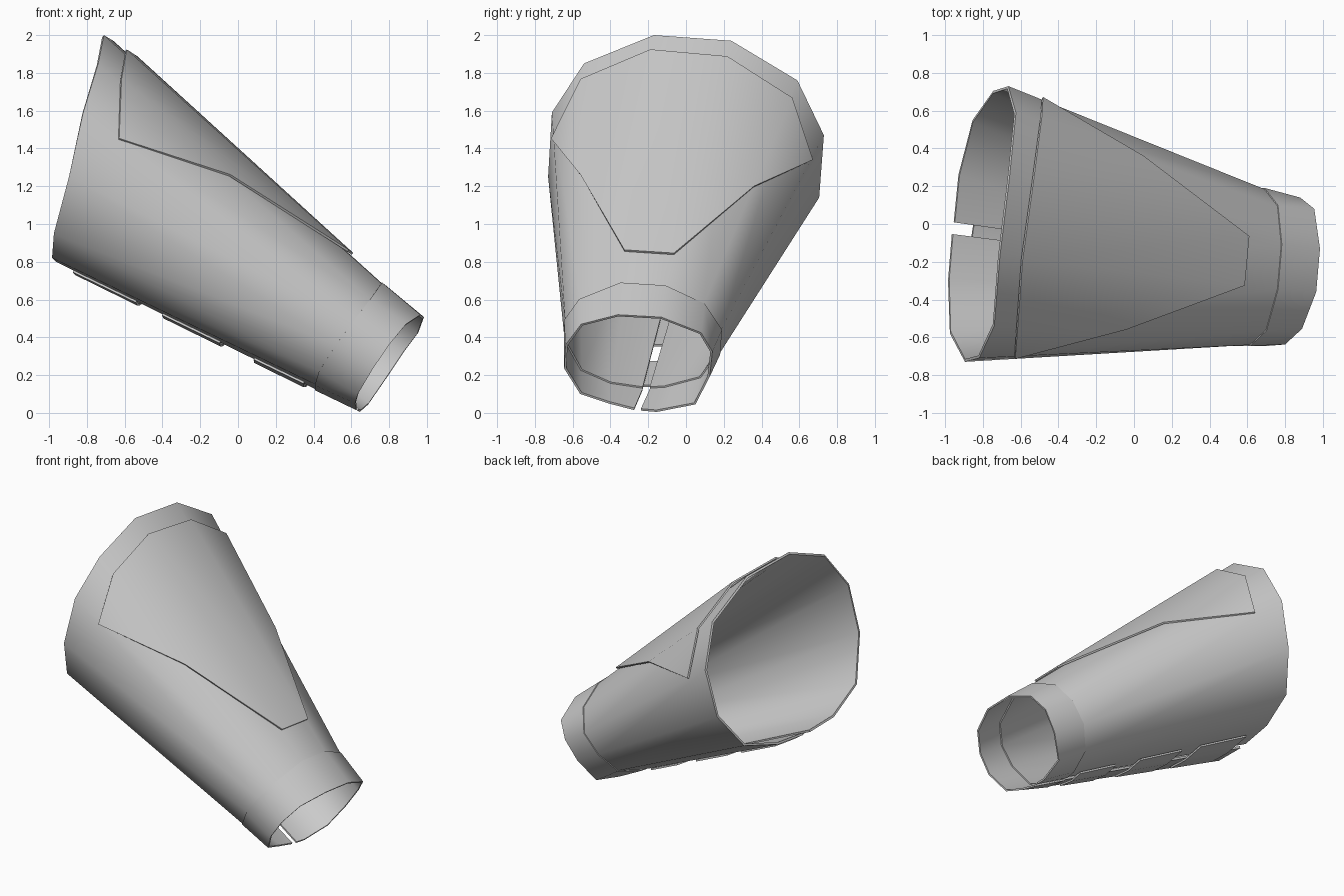
import bpy, math
from mathutils import Vector as V

if "Cube" in bpy.data.objects:
    bpy.data.objects.remove(bpy.data.objects["Cube"])

# Cross-sections, starting at the top and going round; the slit lies between points 7 and 8
WIDE = [V(p) for p in [
    (-.71, -.17, 2.0), (-.66, .24, 1.97), (-.625, .59, 1.76), (-.665, .73, 1.47),
    (-.745, .705, 1.14), (-.855, .55, .90), (-.93, .26, .82), (-.955, .01, .80),
    (-.965, -.055, .80), (-.985, -.30, .82), (-.975, -.58, .95), (-.895, -.73, 1.25),
    (-.82, -.71, 1.59), (-.74, -.54, 1.85)]]
WRIST = [V(p) for p in [
    (.76, -.345, .685), (.78, -.11, .67), (.76, .095, .575), (.69, .185, .44),
    (.585, .175, .31), (.49, .08, .18), (.43, -.11, .13), (.42, -.19, .125),
    (.41, -.23, .125), (.41, -.40, .15), (.43, -.56, .22), (.52, -.64, .36),
    (.615, -.64, .49), (.70, -.56, .60)]]
END = [V(p) for p in [
    (.965, -.36, .52), (.985, -.13, .507), (.955, .08, .425), (.88, .14, .325),
    (.79, .125, .19), (.69, .05, .045), (.645, -.155, .005), (.635, -.238, .012),
    (.625, -.275, .015), (.62, -.41, .05), (.635, -.56, .10), (.715, -.645, .235),
    (.80, -.638, .36), (.89, -.555, .47)]]


def build(name, verts, faces, thick, offset):
    me = bpy.data.meshes.new(name)
    me.from_pydata(verts, [], faces)
    ob = bpy.data.objects.new(name, me)
    bpy.context.collection.objects.link(ob)
    bpy.ops.object.select_all(action='DESELECT')
    ob.select_set(True)
    bpy.context.view_layer.objects.active = ob
    mod = ob.modifiers.new("thickness", 'SOLIDIFY')
    mod.thickness, mod.offset = thick, offset
    bpy.ops.object.modifier_apply(modifier=mod.name)
    bpy.ops.object.shade_smooth_by_angle(angle=math.radians(50))
    return ob


def grow(ring, d):
    c = sum(ring, V()) / len(ring)
    return [p + (p - c).normalized() * d for p in ring]


def sleeve(name, a, b, thick):
    """Open tube between two rings, left open at the slit."""
    n = len(a)
    faces = [(i, n + i, n + (i + 1) % n, (i + 1) % n) for i in range(n) if i != 7]
    build(name, a + b, faces, thick, -1)


# Forearm shell and wrist cuff
sleeve("forearm_shell", WIDE, WRIST, .015)
sleeve("wrist_cuff", grow(WRIST, .006), END, .012)


def on_shell(i, t, lift=0.0):
    p = WIDE[i].lerp(WRIST[i], t)
    c = (sum(WIDE, V()) / 14).lerp(sum(WRIST, V()) / 14, t)
    return p + (p - c).normalized() * lift


# Upper plate: tapers from the wide end to a short edge near the wrist
cols = [12, 13, 0, 1, 2, 3]
starts = [.13, .08, .075, .08, .09, .13]
ends = [.13, .48, .875, .875, .48, .13]
lifts = [.004, .015, .015, .015, .015, .004]
verts = [on_shell(c, t, h) for c, t, h in zip(cols, starts, lifts)]
verts += [on_shell(c, t, .006) for c, t in zip(cols, ends)]
faces = [(0, 7, 1), (1, 7, 8, 2), (2, 8, 9, 3), (3, 9, 10, 4), (4, 10, 5)]
build("upper_plate", verts, faces, .012, 1)

# Three straps bridging the slit underneath
for k, (t0, t1) in enumerate([(.08, .32), (.42, .64), (.77, .96)]):
    verts = []
    for t in (t0, t1):
        g, h, i, j = (on_shell(n, t, .006) for n in (6, 7, 8, 9))
        verts += [h.lerp(g, .7), h, i, i.lerp(j, .7)]
    faces = [(n, n + 4, n + 5, n + 1) for n in range(3)]
    build("strap_%d" % (k + 1), verts, faces, .012, 1)
